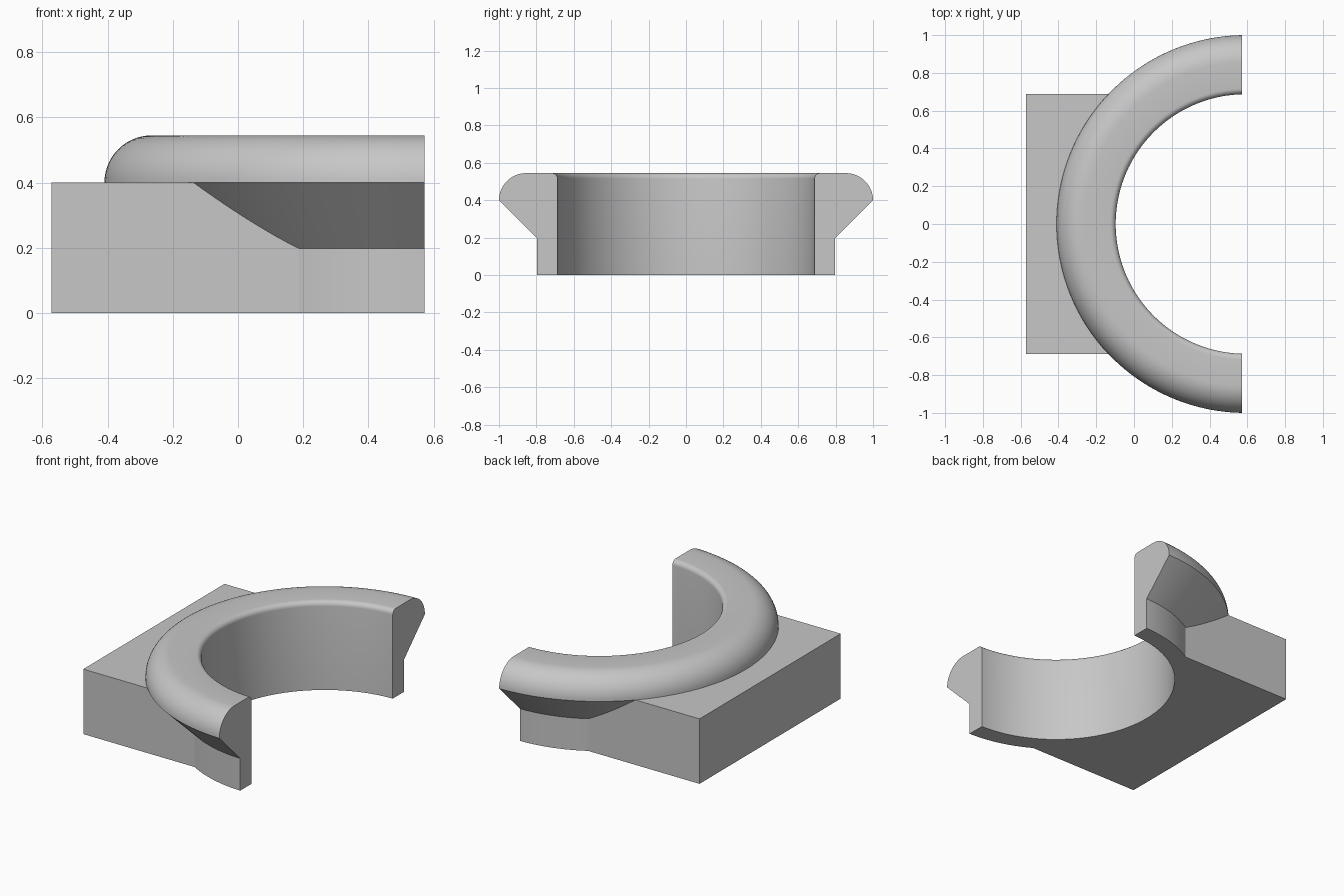
import bpy, bmesh, math

if "Cube" in bpy.data.objects:
    bpy.data.objects.remove(bpy.data.objects["Cube"])

CX, X_END = 0.59, 0.573          # ring centre and flat cut plane
BLOCK_Y, BLOCK_Z = 0.687, 0.40
STEPS = 96

grey = bpy.data.materials.new("plain grey")
grey.diffuse_color = (0.57, 0.57, 0.57, 1)
grey.use_nodes = True
grey.node_tree.nodes["Principled BSDF"].inputs["Base Color"].default_value = grey.diffuse_color


def make_object(name, bm):
    bmesh.ops.recalc_face_normals(bm, faces=bm.faces[:])
    mesh = bpy.data.meshes.new(name)
    bm.to_mesh(mesh)
    bm.free()
    mesh.materials.append(grey)
    ob = bpy.data.objects.new(name, mesh)
    bpy.context.collection.objects.link(ob)
    return ob


def arc(cr, cz, radius, start, end, n):
    angles = [math.radians(start + (end - start) * i / n) for i in range(n + 1)]
    return [(cr + radius * math.cos(a), cz + radius * math.sin(a)) for a in angles]


# Half ring: foot, sloped underside, rounded outer rim, small inner fillet
profile = [(0.687, 0), (0.797, 0), (0.797, 0.198)]
profile += arc(0.855, 0.40, 0.145, 0, 90, 14)
profile += arc(0.717, 0.515, 0.03, 90, 180, 6)
bm = bmesh.new()
sections = []
for i in range(STEPS + 1):
    section = []
    for r, z in profile:
        a0 = math.acos((X_END - CX) / r)      # ends land on the cut plane
        a = a0 + (2 * math.pi - 2 * a0) * i / STEPS
        section.append(bm.verts.new((CX + r * math.cos(a), r * math.sin(a), z)))
    sections.append(section)
n = len(profile)
for s, t in zip(sections, sections[1:]):
    for j in range(n):
        k = (j + 1) % n
        bm.faces.new((s[j], s[k], t[k], t[j]))
bm.faces.new(sections[0])
bm.faces.new(sections[-1])
ring = make_object("half_ring_with_base", bm)

# Base block: its concave end is buried inside the ring wall
bm = bmesh.new()
r = 0.745
a0 = math.pi - math.asin(BLOCK_Y / r)
outline = [(-X_END, -BLOCK_Y), (-X_END, BLOCK_Y)]
for i in range(49):
    a = a0 + (2 * math.pi - 2 * a0) * i / 48
    outline.append((CX + r * math.cos(a), r * math.sin(a)))
face = bm.faces.new([bm.verts.new((x, y, 0)) for x, y in outline])
top = bmesh.ops.extrude_face_region(bm, geom=[face])["geom"]
bmesh.ops.translate(bm, vec=(0, 0, BLOCK_Z),
                    verts=[v for v in top if isinstance(v, bmesh.types.BMVert)])
block = make_object("base_block", bm)

# Join both into one solid
union = ring.modifiers.new("union", 'BOOLEAN')
union.operation = 'UNION'
union.solver = 'EXACT'
union.object = block
bpy.context.view_layer.objects.active = ring
ring.select_set(True)
bpy.ops.object.modifier_apply(modifier=union.name)
bpy.data.objects.remove(block)
bpy.ops.object.shade_smooth_by_angle(angle=math.radians(25))
